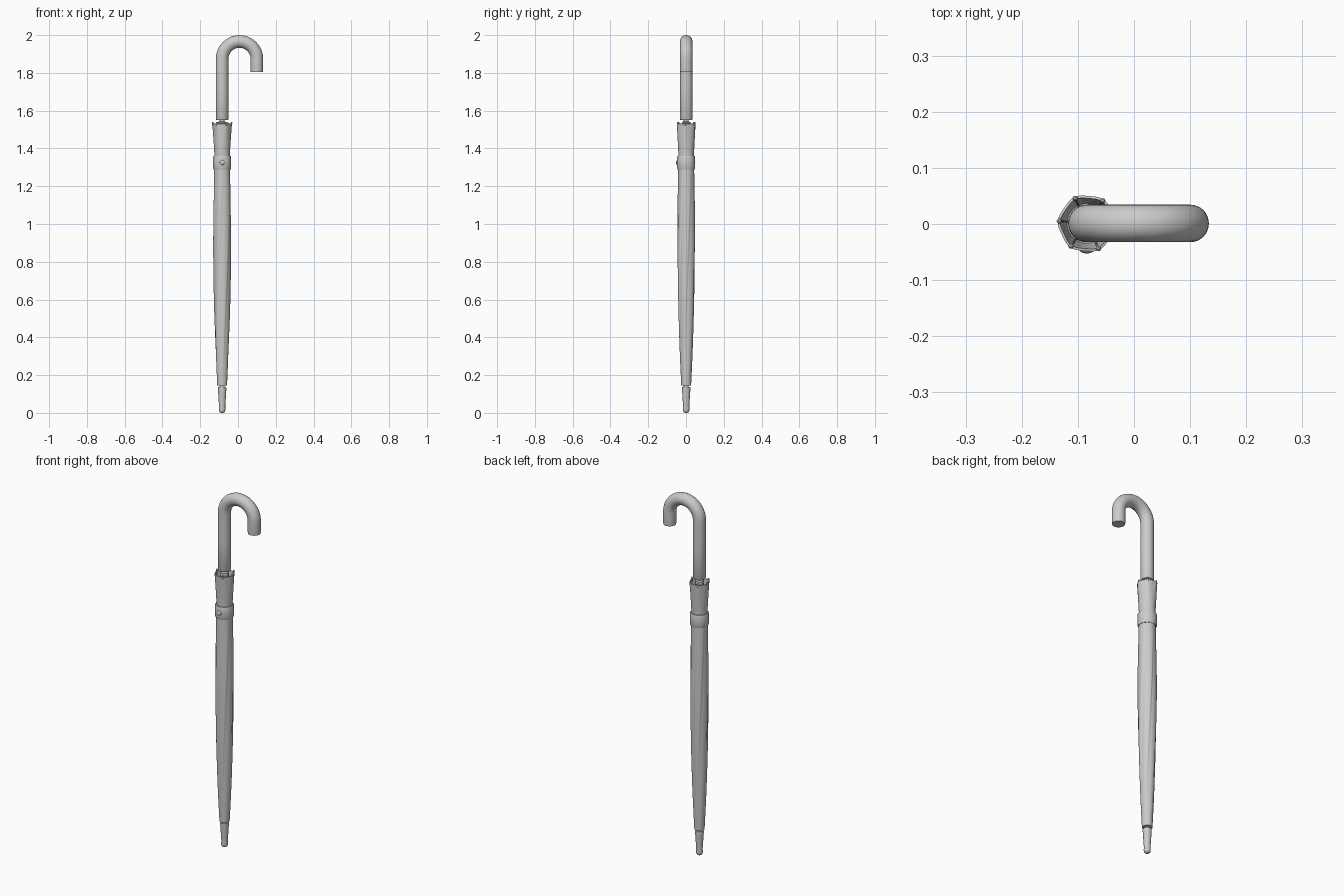
import bpy, bmesh, math
from mathutils import Vector

if "Cube" in bpy.data.objects:
    bpy.data.objects.remove(bpy.data.objects["Cube"])

AX, AY = -0.084, 0.001   # umbrella axis
RIBS = 6
PHASE = math.radians(55)


def finish(name, bm, angle=40):
    bmesh.ops.recalc_face_normals(bm, faces=bm.faces)
    me = bpy.data.meshes.new(name)
    bm.to_mesh(me)
    bm.free()
    ob = bpy.data.objects.new(name, me)
    bpy.context.collection.objects.link(ob)
    bpy.ops.object.select_all(action='DESELECT')
    ob.select_set(True)
    bpy.context.view_layer.objects.active = ob
    bpy.ops.object.shade_smooth_by_angle(angle=math.radians(angle))
    return ob


def loft(name, rings, angle=40, cap=True):
    """Skin a list of closed point loops."""
    bm = bmesh.new()
    loops = [[bm.verts.new(p) for p in r] for r in rings]
    n = len(loops[0])
    for a, b in zip(loops, loops[1:]):
        for i in range(n):
            j = (i + 1) % n
            bm.faces.new((a[i], a[j], b[j], b[i]))
    if cap:
        bm.faces.new(loops[0])
        bm.faces.new(loops[-1])
    return finish(name, bm, angle)


def lathe(name, profile, seg=40, wave=None, angle=40):
    """Revolve (radius, z) points about the umbrella axis."""
    rings = []
    for r, z in profile:
        ring = []
        for i in range(seg):
            a = 2 * math.pi * i / seg
            rr = r * (wave(a, z) if wave else 1)
            ring.append((AX + rr * math.cos(a), AY + rr * math.sin(a), z))
        rings.append(ring)
    return loft(name, rings, angle)


def tube(name, pts, rad, seg=8):
    """Round tube along a list of points."""
    pts = [Vector(p) for p in pts]
    rads = rad if isinstance(rad, list) else [rad] * len(pts)
    rings = []
    for i, p in enumerate(pts):
        t = (pts[min(i + 1, len(pts) - 1)] - pts[max(i - 1, 0)]).normalized()
        u = t.cross(Vector((0, 1, 0))).normalized()
        v = t.cross(u)
        rings.append([p + rads[i] * (math.cos(k) * u + math.sin(k) * v)
                      for k in [2 * math.pi * j / seg for j in range(seg)]])
    return loft(name, rings)


def smooth_profile(keys, steps=5):
    """Ease between (radius, z) keys with a Catmull-Rom curve."""
    k = [Vector(p) for p in keys]
    out = []
    for i in range(len(k) - 1):
        a, b, c, d = k[max(i - 1, 0)], k[i], k[i + 1], k[min(i + 2, len(k) - 1)]
        for s in range(steps):
            t = s / steps
            out.append(tuple(0.5 * (2 * b + (c - a) * t + (2 * a - 5 * b + 4 * c - d) * t * t
                                    + (3 * b - a - 3 * c + d) * t ** 3)))
    return out + [tuple(k[-1])]


# crook handle
R, cx, cz, hr = 0.092, AX + 0.092, 1.874, 0.0335
path = [(AX, AY, 1.55), (AX, AY, 1.556), (AX, AY, 1.72), (AX, AY, cz)]
for i in range(1, 24):
    a = math.pi * (1 - i / 24)
    path.append((cx + R * math.cos(a), AY, cz + R * math.sin(a)))
path += [(cx + R, AY, cz), (cx + R, AY, 1.812), (cx + R, AY, 1.804)]
tube("crook_handle", path, [hr - 0.003] + [hr] * (len(path) - 2) + [hr - 0.001], 32)

# shaft and runner
tube("shaft", [(AX, AY, 0.1), (AX, AY, 1.6)], 0.013, 20)
lathe("runner", [(0.018, 1.44), (0.018, 1.515), (0.023, 1.52), (0.023, 1.538), (0.018, 1.542)])


# furled canopy, wrapped with shallow spiral folds
def folds(a, z):
    f = ((a - PHASE + 0.9 * (1.53 - z)) * RIBS / (2 * math.pi)) % 1.0
    saw = f / 0.85 if f < 0.85 else (1 - f) / 0.15
    amp = 0.07 * min(1, max(0, (1.36 - z) / 0.3)) * min(1, max(0, (z - 0.1) / 0.3))
    lip = 0.03 * max(0, (z - 1.4) / 0.13) * math.cos(RIBS * (a - PHASE))
    return 1 + amp * (saw - 0.6) + lip


outer = smooth_profile([(0.026, 0.145), (0.034, 0.33), (0.042, 0.58), (0.0465, 0.85),
                        (0.0455, 1.05), (0.042, 1.29), (0.041, 1.36), (0.045, 1.44), (0.0505, 1.53)])
inner = [(0.046, 1.531), (0.041, 1.46), (0.036, 1.37), (0.03, 1.3)]
lathe("furled_canopy", outer + inner, 120, folds)

# closing strap with its snap button
lathe("strap", [(0.041, 1.29), (0.0455, 1.289), (0.0475, 1.294), (0.048, 1.325),
                (0.0475, 1.354), (0.0455, 1.36), (0.041, 1.36)], 48)
bpy.ops.mesh.primitive_uv_sphere_add(segments=20, ring_count=12, radius=0.013,
                                     location=(AX, AY - 0.047, 1.325))
button = bpy.context.object
button.name = "strap_button"
button.scale = (1, 0.5, 1)
bpy.ops.object.shade_smooth()

# ribs, stretchers and rib tips
for i in range(RIBS):
    a = PHASE + i * 2 * math.pi / RIBS
    c, s = math.cos(a), math.sin(a)
    at = lambda r, z: (AX + r * c, AY + r * s, z)
    tube(f"rib_{i + 1}", [at(0.034, 1.36), at(0.048, 1.53)], 0.002)
    tube(f"stretcher_{i + 1}", [at(0.021, 1.53), at(0.03, 1.38)], 0.003)
    tube(f"rib_tip_{i + 1}", [at(0.0475, 1.515), at(0.049, 1.525), at(0.0495, 1.537), at(0.0495, 1.541)],
         [0.003, 0.0045, 0.0045, 0.002], 12)

# ferrule at the bottom
lathe("ferrule", [(0.004, 0.0), (0.011, 0.002), (0.016, 0.008), (0.0175, 0.018), (0.0165, 0.028),
                  (0.0165, 0.036), (0.019, 0.075), (0.022, 0.122), (0.0225, 0.13), (0.021, 0.136)])
